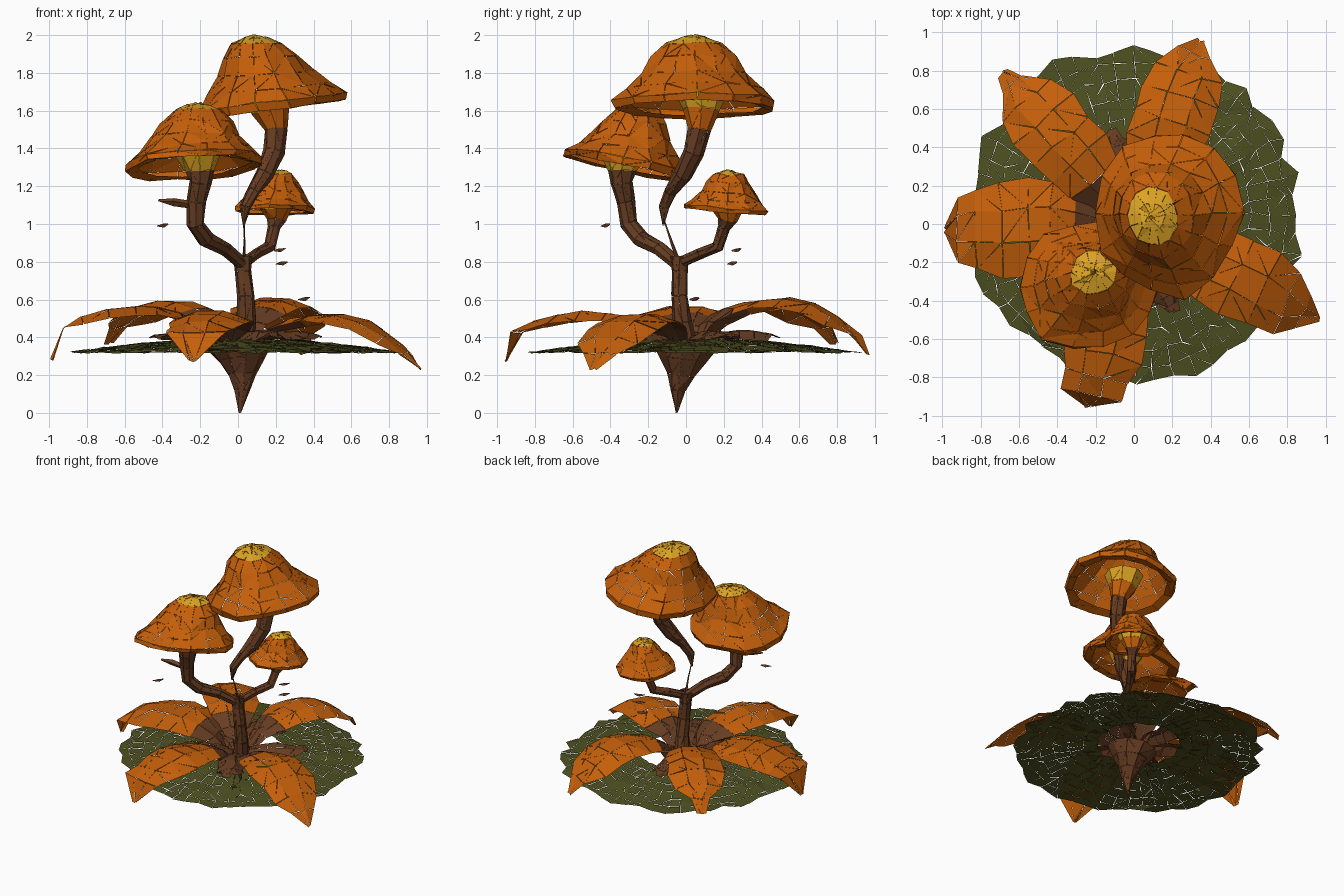
import bpy, bmesh, math, random
from mathutils import Vector, Matrix

if "Cube" in bpy.data.objects:
    bpy.data.objects.remove(bpy.data.objects["Cube"])

random.seed(7)
R = random.uniform


def material(name, rgb):
    m = bpy.data.materials.new(name)
    m.diffuse_color = (*rgb, 1)
    m.use_nodes = True
    m.node_tree.nodes["Principled BSDF"].inputs["Base Color"].default_value = m.diffuse_color
    return m


MATS = [material("orange", (0.56, 0.115, 0.003)), material("yellow", (0.72, 0.37, 0.018)),
        material("brown", (0.135, 0.046, 0.016)), material("moss green", (0.073, 0.078, 0.014))]
ORANGE, YELLOW, BROWN, GREEN = range(4)


def loft(name, rings, colours, closed=True, jitter=0.0, crack=0.97, tilt=0.03):
    """Skin between rings of points, then break the skin into slightly loose shards."""
    bm = bmesh.new()
    rows = [[bm.verts.new(Vector(p) + Vector((R(-1, 1), R(-1, 1), R(-1, 1) * 0.5)) * jitter)
             for p in ring] for ring in rings]
    n = len(rows[0])
    for i in range(len(rows) - 1):
        for j in range(n if closed else n - 1):
            k = (j + 1) % n
            q = [rows[i][j], rows[i][k], rows[i + 1][k], rows[i + 1][j]]
            cut = random.random()
            if cut < 0.3:
                polys = [[q[0], q[1], q[2]], [q[0], q[2], q[3]]]
            elif cut < 0.6:
                polys = [[q[0], q[1], q[3]], [q[1], q[2], q[3]]]
            else:
                polys = [q]
            for p in polys:
                bm.faces.new(p).material_index = colours[i]
    bmesh.ops.recalc_face_normals(bm, faces=bm.faces)
    bmesh.ops.split_edges(bm, edges=bm.edges)
    for f in bm.faces:
        c = f.calc_center_median()
        axis = Vector((R(-1, 1), R(-1, 1), R(-1, 1))).normalized()
        turn = Matrix.Rotation(R(-tilt, tilt), 3, axis)
        s = R(crack, 1.0)
        for v in f.verts:
            v.co = c + turn @ (v.co - c) * s
    me = bpy.data.meshes.new(name)
    bm.to_mesh(me)
    bm.free()
    for m in MATS:
        me.materials.append(m)
    ob = bpy.data.objects.new(name, me)
    bpy.context.collection.objects.link(ob)
    return ob


def tube(name, path, colours=None, sides=8):
    """Path entries are x, y, z, radius."""
    rings = []
    for i, (x, y, z, r) in enumerate(path):
        a = Vector(path[max(i - 1, 0)][:3])
        b = Vector(path[min(i + 1, len(path) - 1)][:3])
        rot = Vector((0, 0, 1)).rotation_difference(b - a).to_matrix()
        rings.append([Vector((x, y, z)) + rot @ Vector((r * math.cos(t), r * math.sin(t), 0))
                      for t in (math.tau * j / sides for j in range(sides))])
    return loft(name, rings, colours or [BROWN] * (len(path) - 1), jitter=0.004)


def cap(name, apex, rim, rx, ry, slope, sides=14):
    """Bell-shaped cap leaning from apex to rim; slope is the rim's rise along x and y."""
    apex, rim = Vector(apex), Vector(rim)
    # fraction of radius, fraction of drop
    prof = [(0.02, 0), (0.17, 0.03), (0.33, 0.11), (0.5, 0.3), (0.64, 0.54),
            (0.82, 0.75), (1.0, 0.92), (0.96, 1.04), (0.8, 1.0)]
    wave = [R(0.92, 1.05) for _ in range(sides)]
    rings = []
    for f, d in prof:
        c = apex.lerp(rim, d)
        ring = []
        for j in range(sides):
            t = math.tau * j / sides
            w = 1 + (wave[j] - 1) * f
            x, y = rx * f * w * math.cos(t), ry * f * w * math.sin(t)
            ring.append(c + Vector((x, y, (slope[0] * x + slope[1] * y) * d)))
        rings.append(ring)
    return loft(name, rings, [YELLOW, YELLOW] + [ORANGE] * 6, jitter=0.012, tilt=0.05)


def leaf(name, angle, length, half, tip_half, peak, tip_z, droop=1.0, colour=ORANGE):
    """Arching petal running outward from the root; a low droop keeps it flat until the tip."""
    d = Vector((math.cos(angle), math.sin(angle), 0))
    s = Vector((-d.y, d.x, 0))
    # fraction of length, height fraction, width fraction
    prof = [(0.08, 0.0, 0.25), (0.18, 0.5, 0.5), (0.3, 0.82, 0.8), (0.43, 0.97, 0.95), (0.56, 1.0, 1.0),
            (0.7, 0.9, 1.0), (0.83, 0.66, 0.85), (0.93, 0.35, None), (1.0, 0.0, 0.0)]
    rings, cols = [], []
    for f, h, w in prof:
        low = 0.37 if f < 0.5 else tip_z
        z = low + (peak - low) * (h if f < 0.5 else h ** droop)
        wide = tip_half if w is None else max(half * w, 0.02)
        rings.append([d * length * f + s * wide * u + Vector((0, 0, z - 0.05 * u * u * w if w else z))
                      for u in (-1, -0.4, 0.3, 1)])
        cols.append(BROWN if f < 0.2 else colour)
    return loft(name, rings, cols, closed=False, jitter=0.014, tilt=0.04)


# Mossy disc with an open middle and ragged edge
disc = []
for r in (0.29, 0.39, 0.5, 0.61, 0.71, 0.8, 0.88):
    disc.append([((r + e) * math.cos(t), 0.05 + (r + e) * math.sin(t), 0.40 - 0.08 * (r / 0.88) ** 1.5)
                 for t, e in ((math.tau * j / 52, R(-0.05, 0.03) if r > 0.85 else 0) for j in range(52))])
loft("moss_disc", disc, [GREEN] * 6, jitter=0.012, crack=0.96, tilt=0.08)

# Pointed root under the disc
tube("root", [(0.01, -0.05, 0.0, 0.004), (0.02, -0.045, 0.12, 0.04), (0.02, -0.03, 0.2, 0.075),
              (0.02, -0.02, 0.28, 0.125), (0.01, -0.01, 0.36, 0.18)], sides=9)

# Five large petals and smaller brown leaves between them
for i, (a, ln, half, tip, peak, tz, droop) in enumerate([
        (70, 1.02, 0.21, 0.09, 0.61, 0.31, 1), (131, 1.04, 0.20, 0.08, 0.60, 0.37, 1),
        (182, 0.99, 0.25, 0.16, 0.57, 0.28, 0.5), (256, 0.99, 0.21, 0.17, 0.54, 0.27, 0.5),
        (-27, 1.08, 0.21, 0.09, 0.53, 0.23, 1.2)]):
    leaf(f"petal_{i + 1}", math.radians(a), ln, half, tip, peak, tz, droop)
for i, a in enumerate((30, 103, 155, 215, 295)):
    leaf(f"inner_leaf_{i + 1}", math.radians(a), 0.5, 0.1, 0.05, 0.44, 0.40, colour=BROWN)

# Trunk and branches
tube("trunk", [(0.03, 0.0, 0.36, 0.06), (0.045, -0.02, 0.48, 0.05), (0.04, -0.035, 0.62, 0.045),
               (0.025, -0.035, 0.75, 0.043), (0.025, -0.035, 0.83, 0.05)])
tube("left_branch", [(0.02, -0.05, 0.79, 0.035), (-0.07, -0.14, 0.87, 0.04), (-0.17, -0.24, 0.92, 0.045),
                     (-0.225, -0.3, 1.0, 0.045), (-0.22, -0.32, 1.12, 0.05), (-0.2, -0.34, 1.22, 0.06),
                     (-0.2, -0.34, 1.28, 0.075), (-0.21, -0.335, 1.38, 0.13)],
     [BROWN] * 6 + [YELLOW])
tube("right_branch", [(0.04, -0.02, 0.8, 0.03), (0.1, 0.08, 0.845, 0.03), (0.165, 0.17, 0.88, 0.032),
                      (0.19, 0.2, 0.98, 0.03), (0.2, 0.22, 1.02, 0.05), (0.2, 0.22, 1.08, 0.085),
                      (0.2, 0.22, 1.13, 0.11)],
     [BROWN] * 4 + [ORANGE, YELLOW])
tube("tall_branch", [(0.03, -0.12, 0.99, 0.004), (0.04, -0.115, 1.09, 0.03), (0.08, -0.08, 1.17, 0.035),
                     (0.14, -0.02, 1.26, 0.05), (0.19, 0.04, 1.38, 0.055), (0.2, 0.07, 1.5, 0.06),
                     (0.17, 0.08, 1.6, 0.1), (0.16, 0.08, 1.7, 0.14)],
     [BROWN] * 5 + [ORANGE, YELLOW])
tube("thin_splinter", [(0.03, -0.04, 0.8, 0.012), (0.035, -0.08, 0.92, 0.006), (0.03, -0.115, 1.02, 0.004)], sides=4)

# Three caps
cap("tall_cap", (0.09, 0.04, 2.0), (0.185, 0.06, 1.62), 0.395, 0.45, (0.13, 0.0))
cap("left_cap", (-0.21, -0.25, 1.64), (-0.24, -0.335, 1.31), 0.375, 0.34, (0.06, -0.2))
cap("small_cap", (0.22, 0.23, 1.285), (0.19, 0.22, 1.07), 0.22, 0.22, (-0.02, -0.08), sides=11)

# Loose twig and splinters
tube("twig", [(-0.42, -0.36, 1.125, 0.006), (-0.34, -0.34, 1.115, 0.02), (-0.23, -0.33, 1.1, 0.02)], sides=4)
for i, (x, y, z) in enumerate([(-0.4, -0.42, 0.99), (0.23, 0.25, 0.79), (0.22, 0.27, 0.86), (0.35, 0.05, 0.6)]):
    tube(f"splinter_{i + 1}", [(x - 0.03, y - 0.03, z, 0.003), (x, y, z, 0.013),
                               (x + 0.03, y + 0.02, z + 0.01, 0.003)], sides=3)
